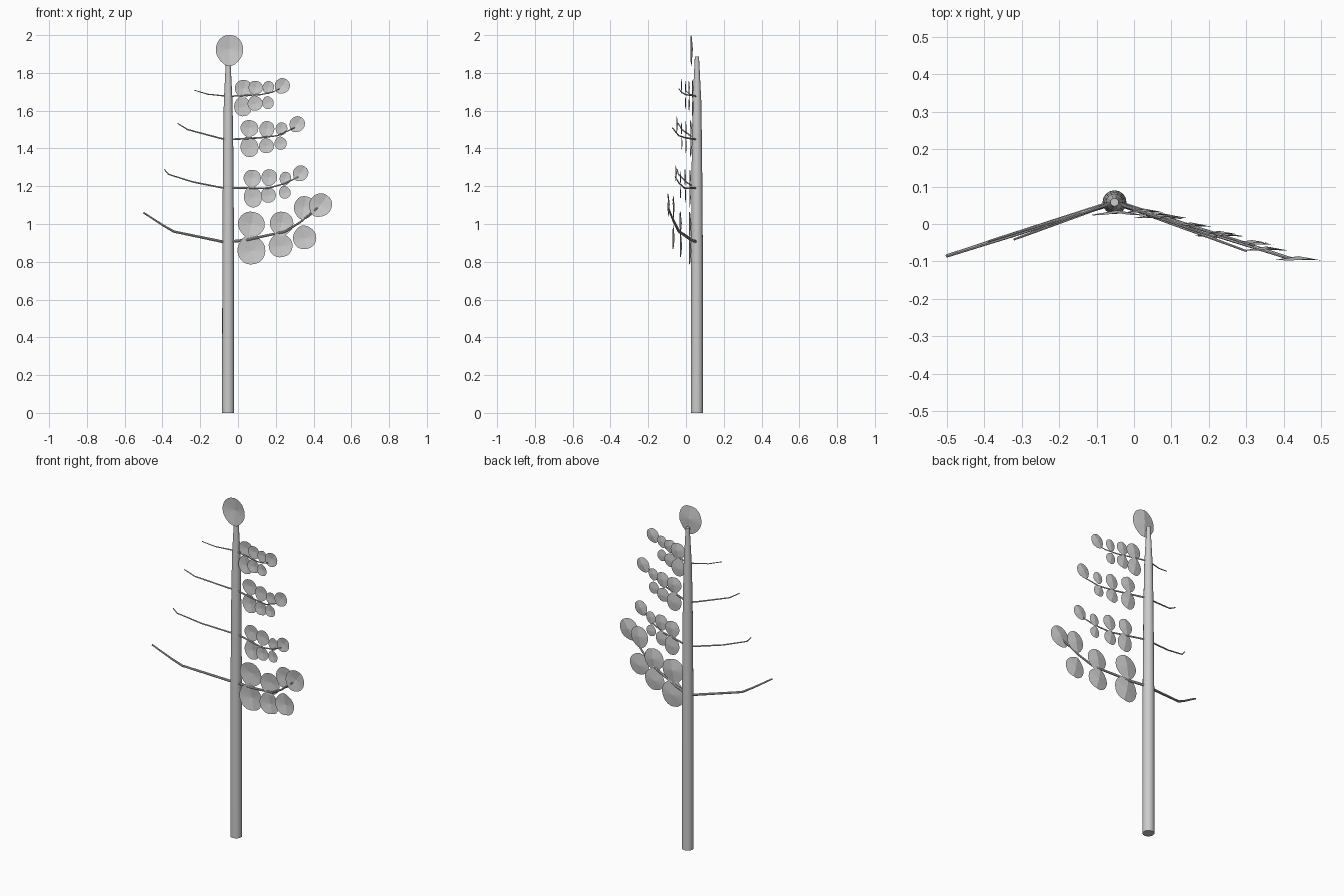
import bpy, bmesh
from math import sin, cos, pi, radians

TX, TY = -0.052, 0.058   # trunk axis


def tube(name, pts, sides_res):
    # pts: (x, y, z, radius)
    cu = bpy.data.curves.new(name, 'CURVE')
    cu.dimensions = '3D'
    cu.bevel_depth = 1.0
    cu.bevel_resolution = sides_res
    cu.use_fill_caps = True
    sp = cu.splines.new('POLY')
    sp.points.add(len(pts) - 1)
    for p, (x, y, z, r) in zip(sp.points, pts):
        p.co = (x, y, z, 1)
        p.radius = r
    ob = bpy.data.objects.new(name, cu)
    bpy.context.collection.objects.link(ob)
    bpy.ops.object.select_all(action='DESELECT')
    ob.select_set(True)
    bpy.context.view_layer.objects.active = ob
    bpy.ops.object.convert(target='MESH')
    bpy.ops.object.shade_smooth_by_angle(angle=radians(40))


def leaf(name, x, y, z, w, h, roll):
    # rounded blade, narrower at the stem, folded back along the midrib
    bm = bmesh.new()
    n = 24
    a = radians(roll)

    def put(u, v):
        px, pz = u * w / 2, v * h / 2
        d = -0.09 * w * abs(u) - 0.05 * w * v * v + 0.06 * w
        return bm.verts.new((px * cos(a) + pz * sin(a), d,
                             -px * sin(a) + pz * cos(a)))

    mid = put(0, 0.1)
    ring = []
    for i in range(n):
        t = 2 * pi * i / n
        s, c = sin(t), cos(t)
        u = (1 if s >= 0 else -1) * abs(s) ** 0.9
        if c < 0:
            u *= 1 - 0.28 * c * c
        ring.append(put(u, -abs(c) ** 1.05 if c < 0 else abs(c) ** 0.95))
    for i in range(n):
        bm.faces.new((mid, ring[i], ring[(i + 1) % n]))
    bmesh.ops.recalc_face_normals(bm, faces=bm.faces)
    me = bpy.data.meshes.new(name)
    bm.to_mesh(me)
    bm.free()
    ob = bpy.data.objects.new(name, me)
    ob.location = (x, y, z)
    bpy.context.collection.objects.link(ob)


# trunk
tube("trunk", [(TX, TY, z, r) for z, r in
               ((0, .032), (0.9, .031), (1.4, .027), (1.65, .023), (1.886, .011))], 6)

# branches: forward slope, radius, left path (x, z), right path (x, z)
branches = [
    (0.32, .008, [(TX, .905), (-.09, .908), (-.34, .96), (-.40, .995), (-.5, 1.06)],
     [(TX, .905), (.04, .915), (.25, .96), (.33, 1.01), (.42, 1.085)]),
    (0.31, .005, [(TX, 1.19), (-.09, 1.193), (-.24, 1.223), (-.368, 1.263), (-.39, 1.289)],
     [(TX, 1.19), (.16, 1.19), (.25, 1.215), (.32, 1.25)]),
    (0.37, .005, [(TX, 1.447), (-.09, 1.453), (-.267, 1.50), (-.32, 1.533)],
     [(TX, 1.447), (.12, 1.457), (.21, 1.468), (.30, 1.51)]),
    (0.35, .004, [(TX, 1.676), (-.09, 1.68), (-.16, 1.687), (-.23, 1.708)],
     [(TX, 1.676), (.12, 1.685), (.18, 1.697), (.22, 1.715)]),
]
for i, (sl, r, left, right) in enumerate(branches):
    for side, path in (("left", left), ("right", right)):
        n = len(path) - 1
        tube(f"branch_{side}_{i+1}",
             [(x, TY - sl * abs(x - TX), z, r * (1 - .45 * k / n))
              for k, (x, z) in enumerate(path)], 2)

# leaves on the right branches: slope, then (x, z, width, height) in upper/lower pairs, tip last
leaves = [
    (0.31, [(.07, .995, .142, .14), (.07, .865, .148, .158), (.23, 1.0, .125, .13),
            (.225, .888, .127, .128), (.35, 1.085, .11, .125), (.352, .93, .124, .126),
            (.435, 1.098, .12, .13)]),
    (0.29, [(.075, 1.24, .092, .094), (.078, 1.145, .095, .115), (.165, 1.245, .083, .09),
            (.16, 1.155, .08, .085), (.25, 1.24, .06, .074), (.247, 1.168, .062, .068),
            (.33, 1.267, .08, .088)]),
    (0.29, [(.06, 1.505, .095, .09), (.06, 1.41, .095, .112), (.152, 1.50, .08, .09),
            (.15, 1.415, .08, .08), (.23, 1.503, .062, .07), (.225, 1.428, .066, .07),
            (.312, 1.527, .08, .088)]),
    (0.29, [(.03, 1.715, .095, .095), (.025, 1.623, .092, .106), (.093, 1.72, .076, .076),
            (.09, 1.64, .08, .08), (.16, 1.722, .06, .07), (.158, 1.643, .062, .068),
            (.233, 1.73, .08, .085)]),
]
for i, (sl, row) in enumerate(leaves):
    for k, (x, z, w, h) in enumerate(row):
        roll = 35 if k == 6 else (12 if k % 2 == 0 else 168)
        leaf(f"leaf_{i+1}_{k+1}", x, TY - sl * (x - TX), z, w, h, roll)

# crown leaf in front of the trunk tip
leaf("crown_leaf", -.045, .028, 1.918, .145, .165, 0)
